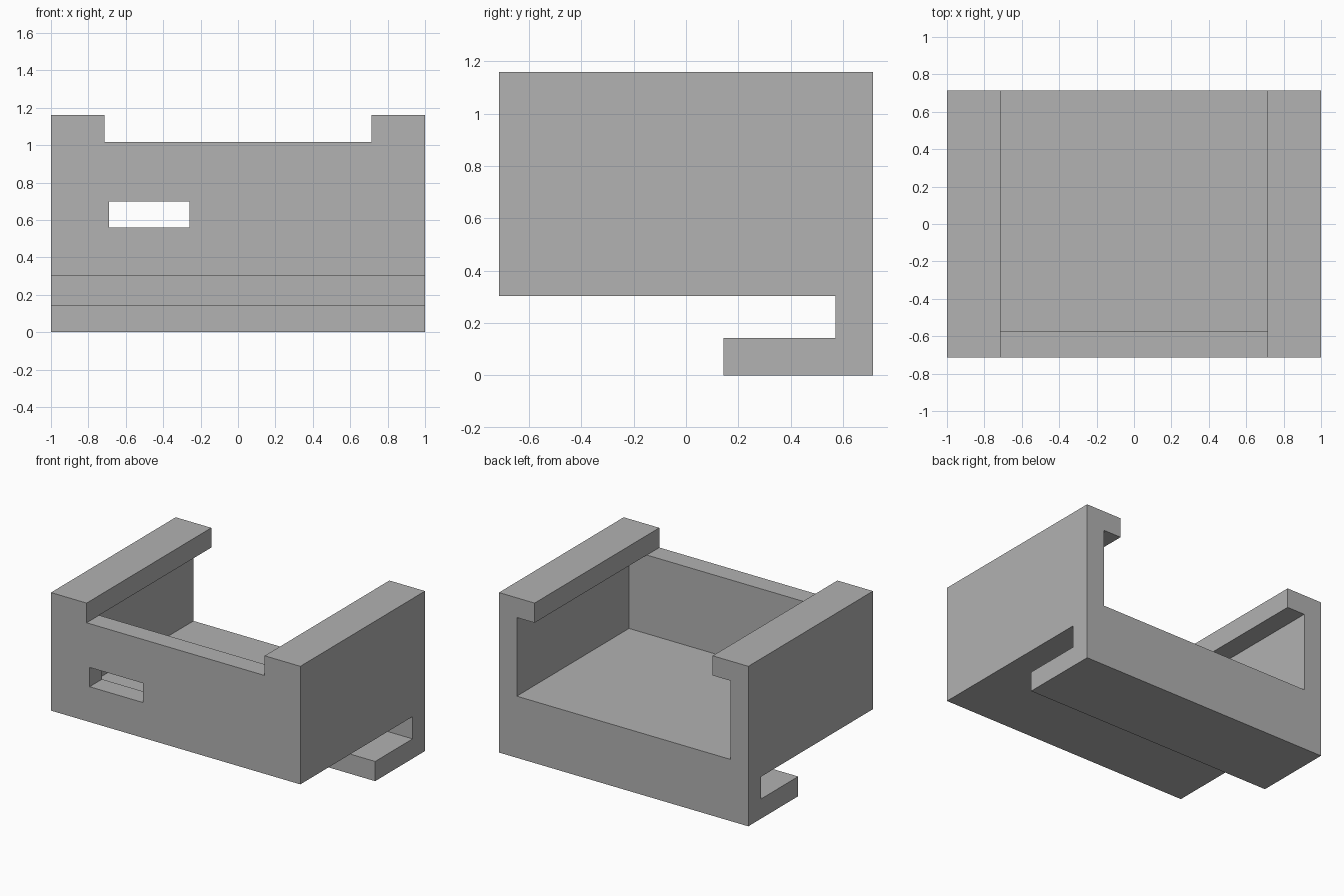
import bpy
import bmesh

cube = bpy.data.objects.get("Cube")
if cube:
    bpy.data.objects.remove(cube, do_unlink=True)

WALL = 1 / 7                      # wall, lip and foot thickness
HALF_X, HALF_Y = 1.0, 5 / 7       # outer half sizes
TOP, BASE = 1.16, 0.304           # rim and underside heights
LIP = TOP - WALL                  # underside of the lips

grey = bpy.data.materials.new("plain grey")
grey.use_nodes = True
grey.diffuse_color = (0.445, 0.445, 0.445, 1)
grey.node_tree.nodes["Principled BSDF"].inputs["Base Color"].default_value = grey.diffuse_color


def extrude_x(name, profile, x0, x1):
    """Extrude a (y, z) outline from x0 to x1."""
    bm = bmesh.new()
    face = bm.faces.new([bm.verts.new((x0, y, z)) for y, z in profile])
    ext = bmesh.ops.extrude_face_region(bm, geom=[face])
    verts = [v for v in ext["geom"] if isinstance(v, bmesh.types.BMVert)]
    bmesh.ops.translate(bm, verts=verts, vec=(x1 - x0, 0, 0))
    bmesh.ops.recalc_face_normals(bm, faces=bm.faces)
    mesh = bpy.data.meshes.new(name)
    bm.to_mesh(mesh)
    bm.free()
    mesh.materials.append(grey)
    obj = bpy.data.objects.new(name, mesh)
    bpy.context.collection.objects.link(obj)
    return obj


def cut_box(target, name, x, y, z):
    """Subtract a box given by its x, y and z ranges."""
    outline = [(y[0], z[0]), (y[1], z[0]), (y[1], z[1]), (y[0], z[1])]
    cutter = extrude_x(name, outline, *x)
    cutter.hide_render = True
    mod = target.modifiers.new(name, 'BOOLEAN')
    mod.operation, mod.solver, mod.object = 'DIFFERENCE', 'EXACT', cutter
    bpy.context.view_layer.objects.active = target
    bpy.ops.object.modifier_apply(modifier=mod.name)
    bpy.data.objects.remove(cutter, do_unlink=True)


# Solid body with the hooked foot along the back
body = extrude_x("holder_body", [
    (-HALF_Y, BASE), (HALF_Y - WALL, BASE), (HALF_Y - WALL, WALL),
    (WALL, WALL), (WALL, 0), (HALF_Y, 0), (HALF_Y, TOP), (-HALF_Y, TOP),
], -HALF_X, HALF_X)

# Open channel between the lips, tray cavity open at the back, front slot
inner, gap = HALF_X - WALL, HALF_X - 2 * WALL
cut_box(body, "channel_cutter", (-gap, gap), (-1, 1), (LIP, TOP + 0.2))
cut_box(body, "cavity_cutter", (-inner, inner), (WALL - HALF_Y, 1), (BASE + WALL, LIP))
cut_box(body, "slot_cutter", (-0.69, -0.26), (-1, -0.4), (0.56, 0.70))
